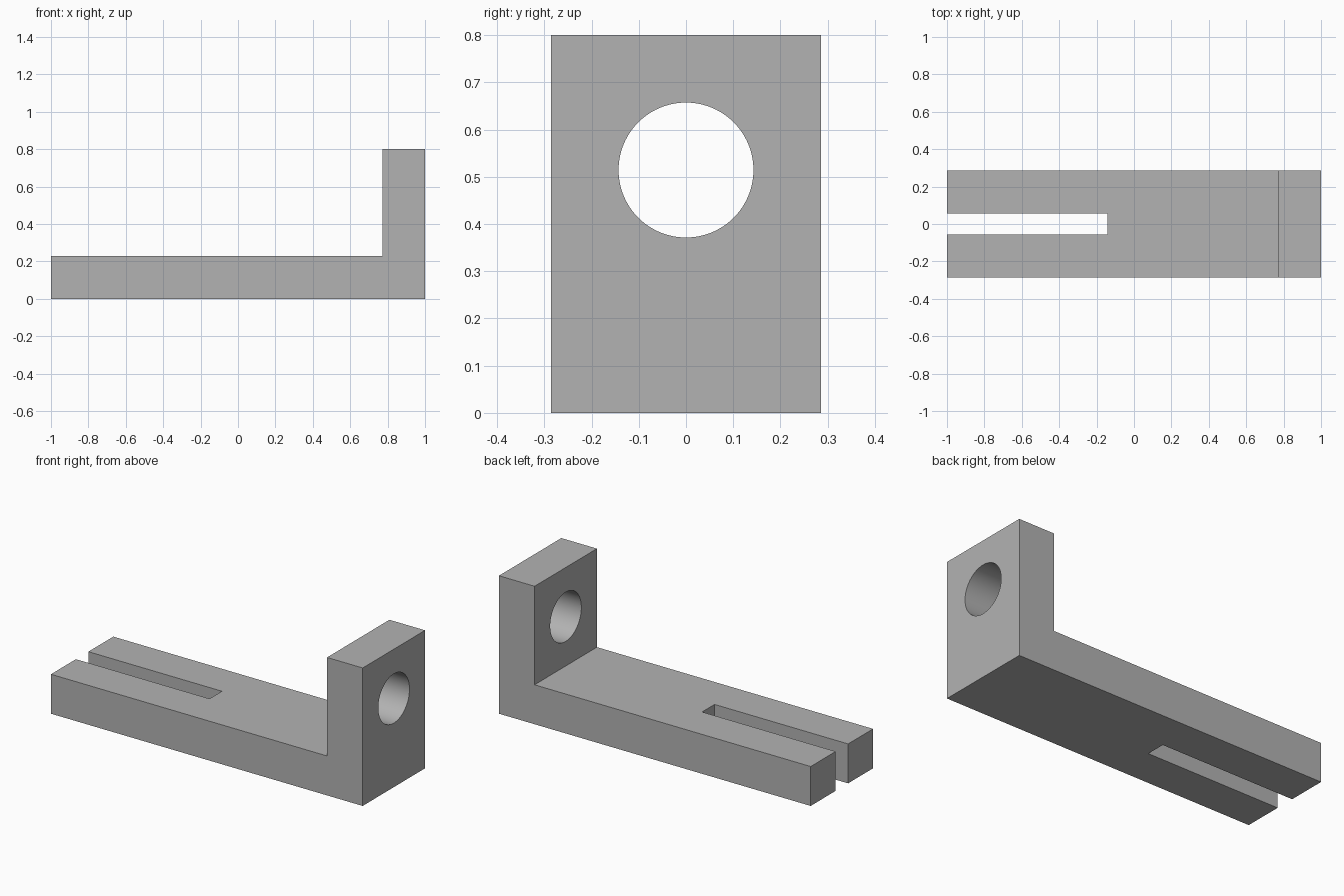
import bpy
import bmesh
import math

default_cube = bpy.data.objects.get("Cube")
if default_cube:
    bpy.data.objects.remove(default_cube, do_unlink=True)

# Proportions
U = 1 / 35                      # one design unit
HALF_LEN, HALF_WID = 35 * U, 10 * U
THICK, HEIGHT = 8 * U, 28 * U
SLOT_HALF, SLOT_END = 2 * U, -5 * U
HOLE_R, HOLE_Z = 5 * U, 18 * U

# Material
grey = bpy.data.materials.new("plain grey")
grey.use_nodes = True
colour = (0.45, 0.45, 0.45, 1)
grey.diffuse_color = colour
grey.node_tree.nodes["Principled BSDF"].inputs["Base Color"].default_value = colour


def extruded_profile(name, points, y0, y1):
    """Solid made by sweeping an x-z outline from y0 to y1."""
    bm = bmesh.new()
    face = bm.faces.new([bm.verts.new((x, y0, z)) for x, z in points])
    swept = bmesh.ops.extrude_face_region(bm, geom=[face])["geom"]
    verts = [g for g in swept if isinstance(g, bmesh.types.BMVert)]
    bmesh.ops.translate(bm, verts=verts, vec=(0, y1 - y0, 0))
    bmesh.ops.recalc_face_normals(bm, faces=bm.faces)
    mesh = bpy.data.meshes.new(name)
    bm.to_mesh(mesh)
    bm.free()
    mesh.materials.append(grey)
    obj = bpy.data.objects.new(name, mesh)
    bpy.context.collection.objects.link(obj)
    return obj


# L-shaped bracket body
inner_x = HALF_LEN - THICK
bracket = extruded_profile("angle_bracket", [
    (-HALF_LEN, 0), (HALF_LEN, 0), (HALF_LEN, HEIGHT),
    (inner_x, HEIGHT), (inner_x, THICK), (-HALF_LEN, THICK),
], -HALF_WID, HALF_WID)

# Open-ended slot in the long arm
slot = extruded_profile("slot_cutter", [
    (-HALF_LEN - 0.1, -0.1), (SLOT_END, -0.1),
    (SLOT_END, THICK + 0.1), (-HALF_LEN - 0.1, THICK + 0.1),
], -SLOT_HALF, SLOT_HALF)

# Round hole through the upright
bpy.ops.mesh.primitive_cylinder_add(
    vertices=96, radius=HOLE_R, depth=THICK + 0.2,
    location=(HALF_LEN - THICK / 2, 0, HOLE_Z), rotation=(0, math.pi / 2, 0))
hole = bpy.context.object
hole.name = "hole_cutter"
hole.data.materials.append(grey)

# Cut both openings, then drop the cutters
bpy.ops.object.select_all(action="DESELECT")
bracket.select_set(True)
bpy.context.view_layer.objects.active = bracket
for cutter in (slot, hole):
    mod = bracket.modifiers.new(cutter.name, "BOOLEAN")
    mod.operation = "DIFFERENCE"
    mod.solver = "EXACT"
    mod.object = cutter
    bpy.ops.object.modifier_apply(modifier=mod.name)
    bpy.data.objects.remove(cutter, do_unlink=True)

# Smooth hole wall, crisp edges elsewhere
bpy.ops.object.shade_smooth_by_angle(angle=math.radians(30))
